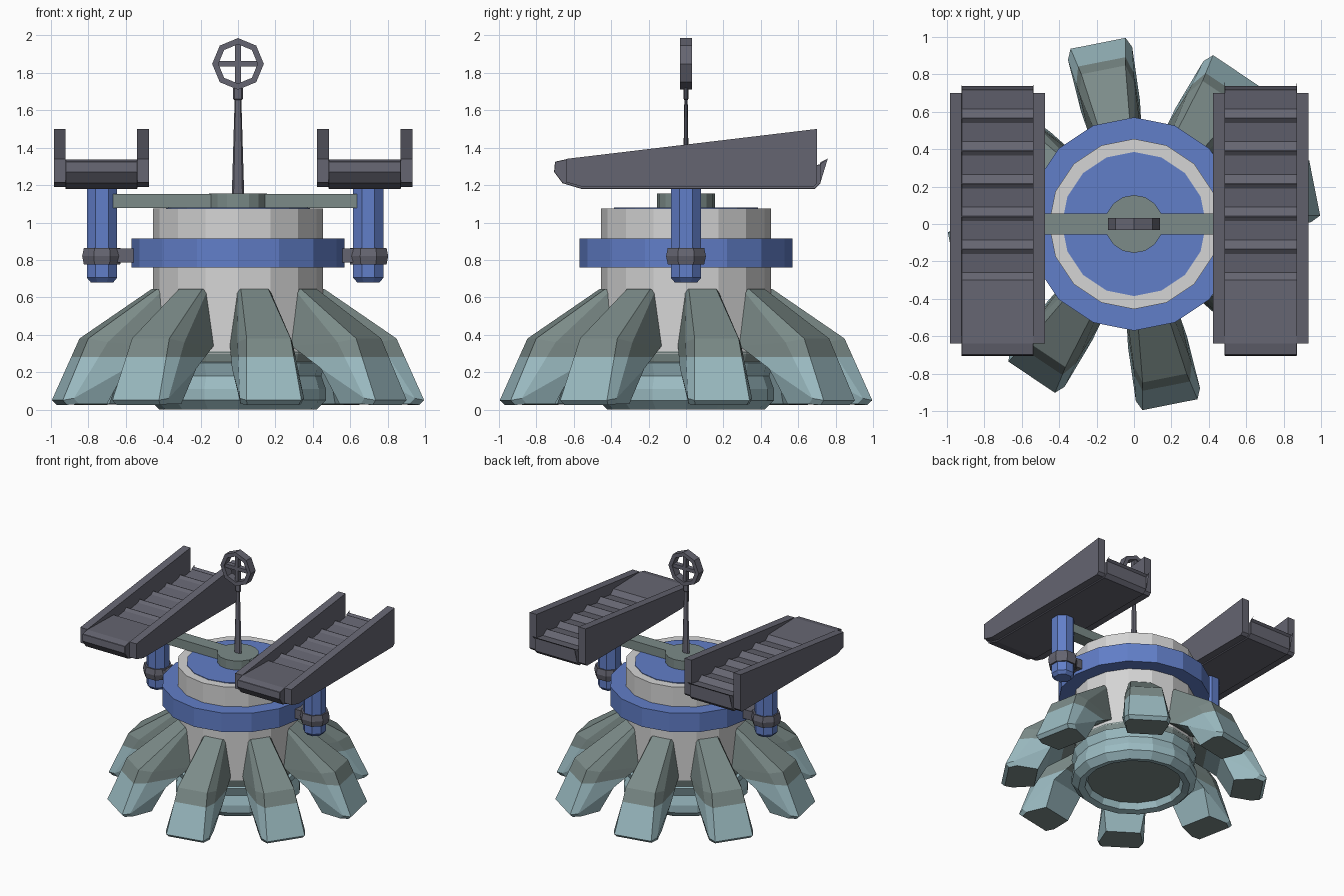
import bpy, bmesh, math
from mathutils import Matrix, Vector

cube = bpy.data.objects.get("Cube")
if cube:
    bpy.data.objects.remove(cube)


def material(name, rgb):
    m = bpy.data.materials.new(name)
    m.use_nodes = True
    m.diffuse_color = (*rgb, 1)
    m.node_tree.nodes["Principled BSDF"].inputs["Base Color"].default_value = (*rgb, 1)
    return m


WHITE = material("off white", (0.66, 0.66, 0.66))
BLUE = material("royal blue", (0.12, 0.21, 0.58))
DARK = material("dark grey", (0.13, 0.13, 0.165))
GREEN = material("grey green", (0.2, 0.26, 0.25))
TEAL = material("pale teal", (0.33, 0.5, 0.54))


def finish(name, bm, *mats):
    bmesh.ops.recalc_face_normals(bm, faces=bm.faces)
    mesh = bpy.data.meshes.new(name)
    bm.to_mesh(mesh)
    bm.free()
    for m in mats:
        mesh.materials.append(m)
    ob = bpy.data.objects.new(name, mesh)
    bpy.context.collection.objects.link(ob)
    return ob


def lathe(name, profile, sides, mat, x=0, y=0, closed=False, turn=0):
    """Revolve (radius, z) points about a vertical axis; open profiles get caps."""
    bm = bmesh.new()
    rings = []
    for r, z in profile:
        angles = [math.tau * i / sides + turn for i in range(sides)]
        rings.append([bm.verts.new((x + r * math.cos(a), y + r * math.sin(a), z)) for a in angles])
    pairs = list(zip(rings, rings[1:]))
    if closed:
        pairs.append((rings[-1], rings[0]))
    else:
        bm.faces.new(rings[0])
        bm.faces.new(rings[-1])
    for a, b in pairs:
        for i in range(sides):
            j = (i + 1) % sides
            bm.faces.new((a[i], a[j], b[j], b[i]))
    return finish(name, bm, mat)


def extrude_x(name, profile, lo, hi, mat, bevel=0):
    """Extrude a (y, z) outline along x."""
    bm = bmesh.new()
    face = bm.faces.new([bm.verts.new((lo, y, z)) for y, z in profile])
    ext = bmesh.ops.extrude_face_region(bm, geom=[face])
    moved = [g for g in ext["geom"] if isinstance(g, bmesh.types.BMVert)]
    bmesh.ops.translate(bm, verts=moved, vec=(hi - lo, 0, 0))
    ob = finish(name, bm, mat)
    if bevel:
        mod = ob.modifiers.new("bevel", "BEVEL")
        mod.width = bevel
        mod.segments = 1
        mod.limit_method = "ANGLE"
        mod.angle_limit = math.radians(50)
    return ob


def box(name, lo, hi, mat):
    outline = [(lo[1], lo[2]), (hi[1], lo[2]), (hi[1], hi[2]), (lo[1], hi[2])]
    return extrude_x(name, outline, lo[0], hi[0], mat)


# Central drum, its collar and top panel
lathe("drum", [(0.455, 0.3), (0.455, 1.075)], 16, WHITE)
lathe("drum_collar", [(0.45, 0.76), (0.57, 0.76), (0.57, 0.915), (0.45, 0.915)], 16, BLUE, closed=True)
lathe("top_panel", [(0.385, 1.07), (0.385, 1.08)], 16, BLUE)

# Base under the drum
lathe("drum_base", [(0.37, 0.06), (0.43, 0.2), (0.457, 0.31)], 16, GREEN)
lathe("base_ring", [(0.35, 0.06), (0.37, 0.01), (0.42, 0), (0.47, 0.05), (0.47, 0.11),
                    (0.445, 0.18), (0.47, 0.25), (0.42, 0.26)], 16, TEAL, closed=True)


# Splayed legs: an outer and an inner strip of (radius, z, half width) stations
def leg(name, angle):
    outer = [(0.455, 0.645, 0.075), (0.84, 0.38, 0.12), (0.985, 0.05, 0.15), (0.96, 0.025, 0.14)]
    inner = [(0.40, 0.645, 0.085), (0.43, 0.34, 0.13), (0.64, 0.22, 0.16), (0.74, 0.03, 0.13)]
    bm = bmesh.new()
    # A wider middle strip rounds the sides of the leg
    middle = [(0.43, 0.635, 0.09), (0.74, 0.36, 0.15), (0.93, 0.06, 0.175), (0.9, 0.03, 0.165)]
    stations = []
    for o, m, n in zip(outer, middle, inner):
        loop = [(o, 1), (m, 1), (n, 1), (n, -1), (m, -1), (o, -1)]
        stations.append([bm.verts.new((p[0], s * p[2], p[1])) for p, s in loop])
    for a, b in zip(stations, stations[1:]):
        for i in range(6):
            j = (i + 1) % 6
            bm.faces.new((a[i], a[j], b[j], b[i]))
    bm.faces.new(stations[0])
    bm.faces.new(stations[-1])
    # Lower part is pale, upper part darker
    geom = bm.verts[:] + bm.edges[:] + bm.faces[:]
    bmesh.ops.bisect_plane(bm, geom=geom, plane_co=Vector((0, 0, 0.28)), plane_no=Vector((0, 0, 1)))
    for f in bm.faces:
        low = f.calc_center_median().z < 0.28
        sole = max(v.co.z for v in f.verts) < 0.04
        f.material_index = 1 if low and not sole else 0
    bm.transform(Matrix.Rotation(angle, 4, "Z"))
    finish(name, bm, GREEN, TEAL)


for k in range(8):
    leg(f"leg_{k + 1}", math.radians(11.25 + 45 * k))

# Crossbar and hub
box("crossbar", (-0.67, -0.055, 1.078), (0.64, 0.055, 1.152), GREEN)
lathe("hub", [(0.155, 1.077), (0.155, 1.154)], 16, GREEN)

# Mast with a spoked octagonal wheel
lathe("mast", [(0.033, 1.15), (0.018, 1.655), (0.026, 1.66), (0.026, 1.72)], 8, DARK).scale.y = 0.5
wheel = lathe("wheel_rim", [(0.105, -0.032), (0.138, -0.032), (0.138, 0.032), (0.105, 0.032)],
              8, DARK, closed=True)
wheel.rotation_euler.x = math.pi / 2
wheel.location.z = 1.848
box("wheel_spoke_across", (-0.115, -0.02, 1.833), (0.115, 0.02, 1.863), DARK)
box("wheel_spoke_upright", (-0.015, -0.019, 1.73), (0.015, 0.019, 1.96), DARK)

# Ramp outlines: sloped side walls and a bed with saw-tooth treads
wall_outline = [(-0.64, 1.34), (0.70, 1.50), (0.70, 1.21), (0.68, 1.19), (-0.55, 1.19), (-0.64, 1.215)]
bed_outline = [(0.69, 1.18), (-0.56, 1.18), (-0.66, 1.21), (-0.705, 1.27), (-0.70, 1.325),
               (-0.64, 1.338), (-0.30, 1.33)]
for k in range(6):
    y = -0.30 + 0.175 * k
    bed_outline += [(y + 0.04, 1.295), (y + 0.14, 1.31), (y + 0.165, 1.33)]
bed_outline += [(0.72, 1.32), (0.72, 1.21)]

for side, ramp_x, post_x, s in (("right", -0.73, -0.727, -1), ("left", 0.678, 0.697, 1)):
    extrude_x(f"{side}_ramp_bed", bed_outline, ramp_x - 0.193, ramp_x + 0.193, DARK, 0.016)
    for part, lo in (("a", -0.255), ("b", 0.191)):
        extrude_x(f"{side}_ramp_wall_{part}", wall_outline, ramp_x + lo, ramp_x + lo + 0.064, DARK)
    # Support post with clamp
    lathe(f"{side}_post", [(0.065, 0.68), (0.088, 0.705), (0.088, 1.19)], 8, BLUE, post_x, turn=math.pi / 8)
    lathe(f"{side}_clamp", [(0.08, 0.78), (0.105, 0.775), (0.115, 0.82), (0.105, 0.865), (0.08, 0.86)],
          8, DARK, post_x, turn=math.pi / 8)
    ends = sorted((s * 0.55, post_x - s * 0.07))
    box(f"{side}_clamp_bracket", (ends[0], -0.06, 0.785), (ends[1], 0.06, 0.86), DARK)
